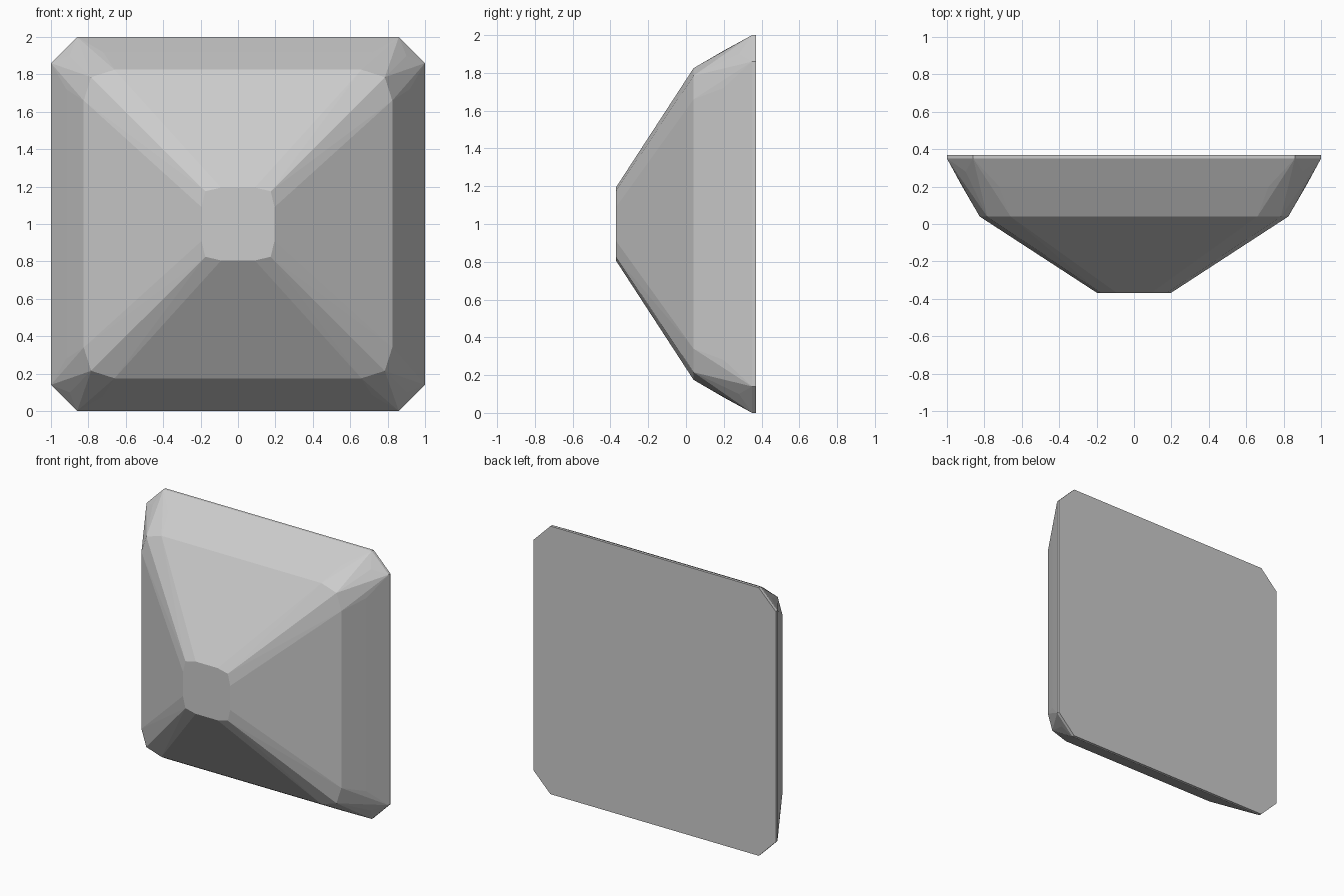
import bpy, bmesh
from math import radians

if "Cube" in bpy.data.objects:
    bpy.data.objects.remove(bpy.data.objects["Cube"])

# One corner of each cross-section: (depth y, [(u, v) points]); mirrored to all four corners
rings = [
    (-0.37, [(0.195, 0.09), (0.175, 0.175), (0.09, 0.195)]),   # small flat tip
    (0.04, [(0.825, 0.66), (0.785, 0.785), (0.66, 0.825)]),    # shoulder
    (0.20, [(0.918, 0.72), (0.72, 0.918)]),                    # flank
    (0.28, [(0.90, 0.90)]),                                    # corner bulge
    (0.35, [(1.0, 0.86), (0.86, 1.0)]),                        # rim front
    (0.37, [(1.0, 0.86), (0.86, 1.0)]),                        # flat back
]

bm = bmesh.new()
for y, pts in rings:
    for u, v in pts:
        for sx in (-1, 1):
            for sz in (-1, 1):
                bm.verts.new((sx * u, y, 1 + sz * v))

# Wrap the sections into a faceted convex body and merge coplanar faces
res = bmesh.ops.convex_hull(bm, input=bm.verts)
loose = [v for v in bm.verts if not v.link_faces]
bmesh.ops.delete(bm, geom=loose, context='VERTS')
bmesh.ops.dissolve_limit(bm, angle_limit=radians(0.5), verts=bm.verts, edges=bm.edges)
bmesh.ops.recalc_face_normals(bm, faces=bm.faces)

mesh = bpy.data.meshes.new("pyramid_stud")
bm.to_mesh(mesh)
bm.free()
stud = bpy.data.objects.new("pyramid_stud", mesh)
bpy.context.collection.objects.link(stud)
